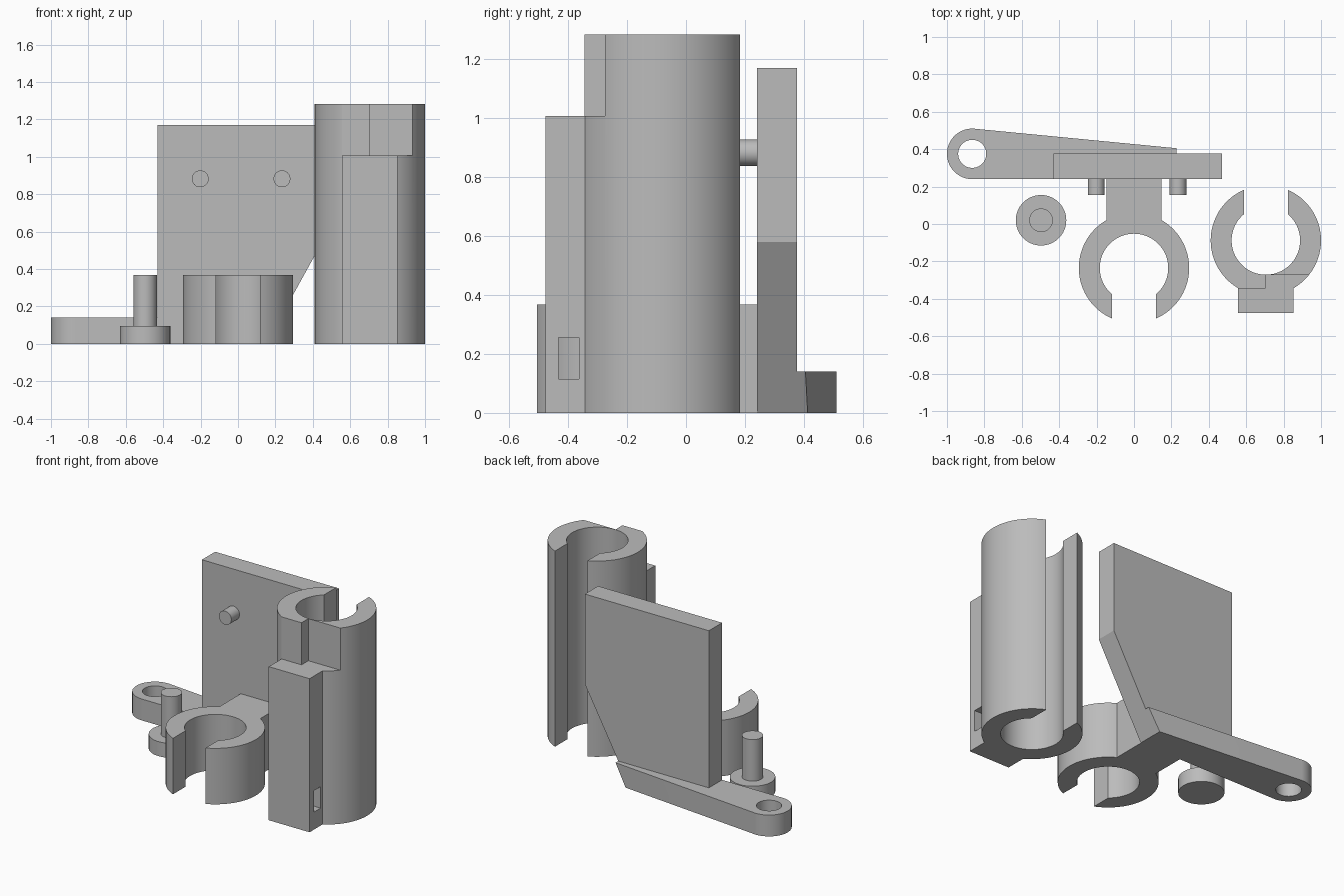
import bpy
import bmesh
from math import acos, asin, cos, sin, pi
from mathutils import Vector

old = bpy.data.objects.get("Cube")
if old:
    bpy.data.objects.remove(old, do_unlink=True)

grey = bpy.data.materials.new("plain grey")
grey.use_nodes = True
grey.diffuse_color = (0.5, 0.5, 0.5, 1)
grey.node_tree.nodes["Principled BSDF"].inputs["Base Color"].default_value = (0.5, 0.5, 0.5, 1)


def prism(name, outline, low, high, slant=None):
    """Extrude a plan outline in z; optionally slice it with a (point, normal) plane."""
    bm = bmesh.new()
    face = bm.faces.new([bm.verts.new((x, y, low)) for x, y in outline])
    ext = bmesh.ops.extrude_face_region(bm, geom=[face])
    verts = [g for g in ext["geom"] if isinstance(g, bmesh.types.BMVert)]
    bmesh.ops.translate(bm, verts=verts, vec=(0, 0, high - low))
    if slant:
        cut = bmesh.ops.bisect_plane(bm, geom=bm.verts[:] + bm.edges[:] + bm.faces[:],
                                     plane_co=slant[0], plane_no=slant[1], clear_outer=True)
        rim = [g for g in cut["geom_cut"] if isinstance(g, bmesh.types.BMEdge)]
        bmesh.ops.contextual_create(bm, geom=rim)
    bmesh.ops.recalc_face_normals(bm, faces=bm.faces[:])
    mesh = bpy.data.meshes.new(name)
    bm.to_mesh(mesh)
    bm.free()
    mesh.materials.append(grey)
    obj = bpy.data.objects.new(name, mesh)
    bpy.context.collection.objects.link(obj)
    return obj


def rect(x0, x1, y0, y1):
    return [(x0, y0), (x1, y0), (x1, y1), (x0, y1)]


def arc(cx, cy, r, start, end, n=80):
    return [(cx + r * cos(start + (end - start) * i / n),
             cy + r * sin(start + (end - start) * i / n)) for i in range(n + 1)]


def disc(cx, cy, r):
    return arc(cx, cy, r, 0, 2 * pi, 64)[:-1]


def c_ring(cx, cy, facing, outer=0.295, inner=0.183, half_gap=0.118):
    """Open ring outline whose parallel-sided mouth points at the angle facing."""
    a, b = asin(half_gap / outer), asin(half_gap / inner)
    return (arc(cx, cy, outer, facing + a, facing + 2 * pi - a)
            + arc(cx, cy, inner, facing + 2 * pi - b, facing + b))


def combine(target, other, operation):
    """Merge or subtract another solid and discard it."""
    mod = target.modifiers.new("combine", "BOOLEAN")
    mod.operation = operation
    mod.solver = "EXACT"
    mod.object = other
    bpy.context.view_layer.objects.active = target
    bpy.ops.object.modifier_apply(modifier=mod.name)
    bpy.data.objects.remove(other, do_unlink=True)


# Backplate with a lever arm, both sliced by one slanted plane
slant = (Vector((0.15, 0, 0)), Vector((0.58, 0, -0.32)).normalized())
bracket = prism("backplate_bracket", rect(-0.43, 0.47, 0.24, 0.377), 0, 1.17, slant)
arm_x, arm_y, arm_r = -0.865, 0.375, 0.135
arm_outline = arc(arm_x, arm_y, arm_r, 1.475, 1.5 * pi, 48) + [(0.3, 0.24), (0.3, 0.398)]
arm = prism("arm", arm_outline, 0, 0.14, slant)
combine(bracket, arm, "UNION")
combine(bracket, prism("eye_hole", disc(arm_x, arm_y, 0.075), -0.1, 0.3), "DIFFERENCE")

# Short open clip on a neck
clip = prism("short_clip", c_ring(0, -0.235, -pi / 2), 0, 0.367)
combine(clip, prism("neck", rect(-0.148, 0.148, -0.01, 0.245), 0, 0.367), "UNION")
combine(bracket, clip, "UNION")

# Two pegs on the front of the backplate
pegs = []
for side, x in (("right", -0.202), ("left", 0.235)):
    peg = prism(side + "_peg", disc(0, 0, 0.045), 0, 0.09)
    peg.rotation_euler.x = pi / 2
    peg.location = (x, 0.245, 0.882)
    pegs.append(peg)

# Headed pin standing on its head
pin = prism("headed_pin", disc(-0.497, 0.02, 0.135), 0, 0.095)
combine(pin, prism("shank", disc(-0.497, 0.02, 0.063), 0.05, 0.367), "UNION")

# Tall open tube with a front block, a stepped top and a cross slot
cx, cy = 0.705, -0.088
tube = prism("tall_tube", c_ring(cx, cy, pi / 2), 0, 1.283)
combine(tube, prism("block", rect(cx - 0.148, cx + 0.148, -0.477, -0.3), 0, 1.283), "UNION")
step = [(0.3, -0.6), (1.1, -0.6), (1.1, -0.274), (0.702, -0.274), (0.702, -0.345), (0.3, -0.345)]
combine(tube, prism("top_step", step, 1.007, 1.4), "DIFFERENCE")
combine(tube, prism("slot", rect(0.4, 1.0, -0.433, -0.363), 0.115, 0.255), "DIFFERENCE")

# Smooth the round walls and keep the corners crisp
bpy.ops.object.select_all(action="DESELECT")
for obj in [bracket, pin, tube] + pegs:
    obj.select_set(True)
bpy.context.view_layer.objects.active = bracket
bpy.ops.object.shade_smooth_by_angle(angle=0.5)
